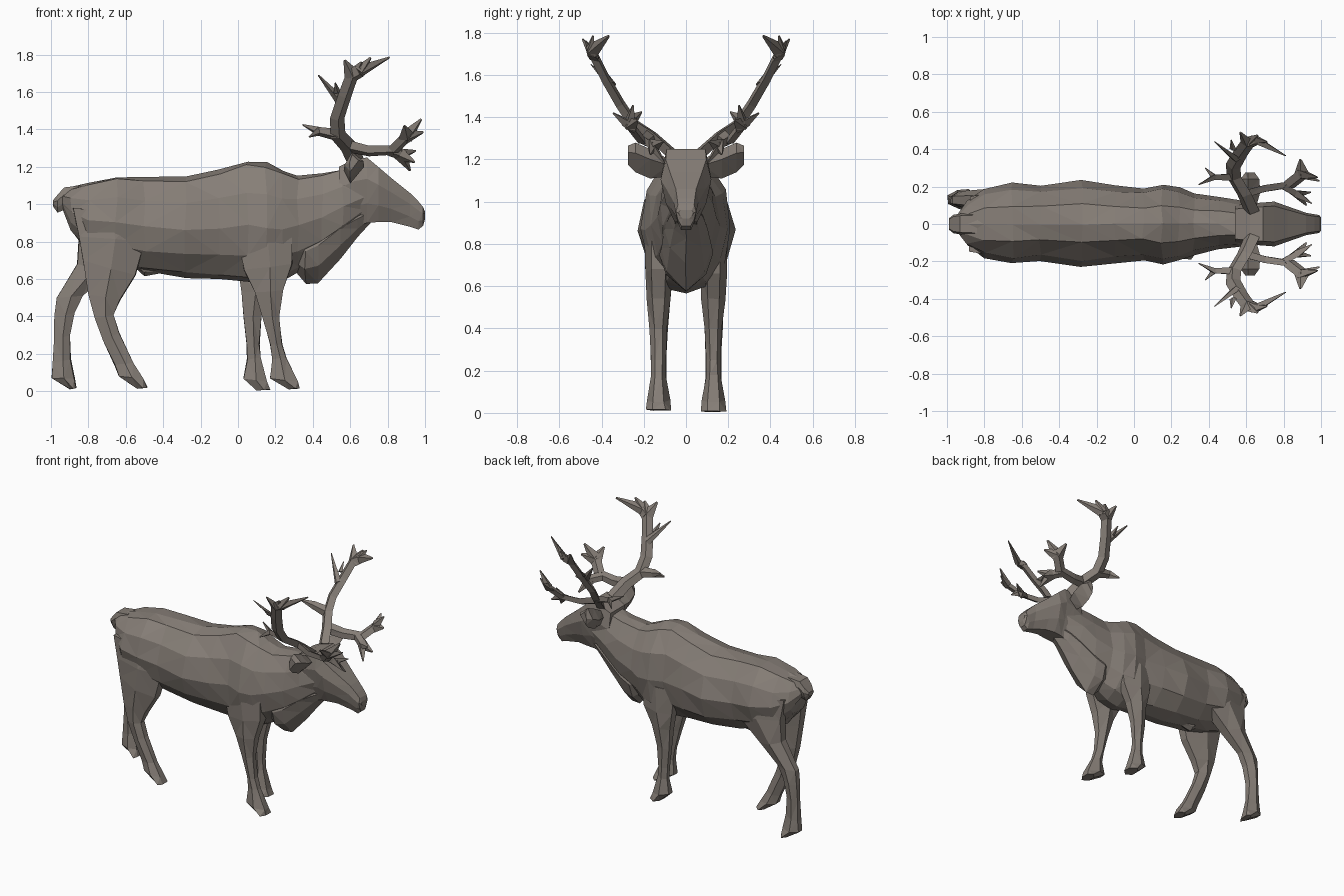
import bpy
import bmesh
import random
from mathutils import Vector

random.seed(4)
if "Cube" in bpy.data.objects:
    bpy.data.objects.remove(bpy.data.objects["Cube"], do_unlink=True)

# Single hide colour
hide = bpy.data.materials.new("grey brown hide")
hide.use_nodes = True
hide.diffuse_color = (.24, .21, .185, 1)
hide.node_tree.nodes["Principled BSDF"].inputs["Base Color"].default_value = hide.diffuse_color


def finish(name, bm):
    """Turn a bmesh into a flat shaded, triangulated object."""
    bmesh.ops.recalc_face_normals(bm, faces=bm.faces)
    bmesh.ops.triangulate(bm, faces=bm.faces)
    mesh = bpy.data.meshes.new(name)
    bm.to_mesh(mesh)
    bm.free()
    mesh.materials.append(hide)
    part = bpy.data.objects.new(name, mesh)
    bpy.context.collection.objects.link(part)
    return part


def add_loft(bm, rings, jitter=0):
    """Skin a list of equally long point rings and cap both ends."""
    def nudge():
        return Vector([random.uniform(-jitter, jitter) for axis in "xyz"])
    verts = [[bm.verts.new(Vector(p) + nudge()) for p in ring] for ring in rings]
    count = len(verts[0])
    for a, b in zip(verts, verts[1:]):
        for i in range(count):
            j = (i + 1) % count
            bm.faces.new((a[i], a[j], b[j], b[i]))
    bm.faces.new(verts[0])
    bm.faces.new(verts[-1])


def loft(name, rings, jitter=0):
    bm = bmesh.new()
    add_loft(bm, rings, jitter)
    return finish(name, bm)


def mirrored(half):
    """Complete a half outline running from top to bottom."""
    return half + [(-w, h) for w, h in reversed(half) if w > 0]


def cross_sections(stations, outline):
    """Upright rings from (x, top, bottom, half width) stations."""
    rings = []
    for x, top, bottom, width in stations:
        mid, tall = (top + bottom) / 2, (top - bottom) / 2
        rings.append([(x, w * width, mid + h * tall) for w, h in outline])
    return rings


# Torso and neck
barrel = mirrored([(0, 1), (.45, .93), (.85, .5), (1, -.05), (.84, -.55), (.45, -.9), (0, -1)])
torso = [(-.94, 1.06, .97, .05), (-.89, 1.09, .85, .12), (-.8, 1.12, .74, .18),
         (-.65, 1.15, .68, .215), (-.5, 1.15, .64, .2), (-.28, 1.145, .61, .23),
         (-.1, 1.18, .6, .21), (.05, 1.23, .58, .19), (.15, 1.22, .56, .215),
         (.24, 1.18, .59, .195), (.32, 1.15, .64, .16), (.45, 1.17, .7, .14),
         (.56, 1.19, .8, .125), (.68, 1.2, .91, .09)]
loft("torso_and_neck", cross_sections(torso, barrel), .007)

# Hanging throat mane
wedge = mirrored([(.6, 1), (1, .1), (.75, -.5), (0, -1)])
mane = [(.27, .85, .68, .07), (.36, .9, .57, .13), (.43, .95, .58, .12),
        (.55, 1, .71, .1), (.64, 1, .83, .08), (.72, 1, .91, .05)]
loft("throat_mane", cross_sections(mane, wedge), .004)

# Head
skull = mirrored([(.8, 1), (1, .35), (.8, -.4), (.45, -1)])
head = [(.54, 1.2, .85, .1), (.62, 1.24, .88, .11), (.69, 1.25, .9, .115),
        (.75, 1.2, .905, .12), (.82, 1.14, .905, .095), (.92, 1.06, .88, .06),
        (.965, 1.015, .865, .052), (.99, .985, .885, .048), (1, .96, .92, .035)]
loft("head", cross_sections(head, skull))

# Tail
tail = [(-.84, 1.1, .98, .06), (-.93, 1.09, .97, .055), (-.965, 1.05, .955, .05),
        (-.99, 1.02, .99, .03)]
loft("tail", cross_sections(tail, skull))

# Belly tuft
tuft = [(-.55, .7, .66, .03), (-.5, .7, .615, .045), (-.42, .68, .63, .03)]
loft("belly_tuft", cross_sections(tuft, wedge))


def leg(name, stations):
    """Stations: back point x z, front point x z, centre y, half thickness."""
    rings = []
    for bx, bz, fx, fz, y, half in stations:
        back, front = Vector((bx, y, bz)), Vector((fx, y, fz))
        rings.append([back.lerp(front, t) + Vector((0, half * s, 0)) for t, s in
                      ((0, .45), (.45, 1), (1, .5), (1, -.5), (.55, -1), (0, -.45))])
    loft(name, rings, .003)


# Hind legs share the thigh; the left one stands further back
def thigh(y):
    return [(-.88, .98, -.52, .95, y, .06), (-.85, .83, -.5, .8, y, .075)]


leg("right_hind_leg", thigh(-.12) + [
    (-.83, .7, -.55, .62, -.125, .065), (-.8, .52, -.63, .49, -.125, .05),
    (-.765, .39, -.665, .41, -.13, .042), (-.72, .27, -.635, .31, -.13, .037),
    (-.66, .14, -.56, .15, -.13, .036), (-.635, .08, -.51, .07, -.13, .05),
    (-.54, .015, -.485, .02, -.13, .055)])
leg("left_hind_leg", thigh(.12) + [
    (-.86, .68, -.7, .63, .125, .06), (-.97, .5, -.83, .51, .13, .047),
    (-.98, .4, -.875, .42, .13, .042), (-.985, .28, -.9, .3, .13, .037),
    (-.99, .15, -.895, .17, .13, .038), (-.995, .07, -.875, .07, .13, .052),
    (-.9, .01, -.865, .02, .13, .058)])

# Front legs
leg("right_front_leg", [
    (0, .82, .29, .85, -.13, .065), (.03, .65, .29, .68, -.13, .065),
    (.09, .53, .24, .54, -.13, .055), (.135, .39, .22, .4, -.13, .04),
    (.17, .25, .235, .25, -.13, .034), (.185, .17, .26, .18, -.13, .036),
    (.17, .07, .32, .05, -.13, .054), (.27, .01, .33, .015, -.13, .062)])
leg("left_front_leg", [
    (-.02, .82, .25, .85, .13, .065), (0, .65, .22, .66, .13, .065),
    (.02, .53, .16, .54, .13, .055), (.03, .39, .125, .4, .13, .04),
    (.045, .25, .115, .25, .13, .034), (.05, .17, .12, .18, .13, .036),
    (.03, .07, .155, .05, .13, .054), (.1, .005, .17, .01, .13, .062)])


def add_branch(bm, points, thick, tip=.15):
    """Tapering four sided tine along a path."""
    path = [Vector(p) for p in points]
    rings = []
    for i, p in enumerate(path):
        along = (path[min(i + 1, len(path) - 1)] - path[max(i - 1, 0)]).normalized()
        side = along.cross(Vector((.25, .8, -.5))).normalized()
        flat = along.cross(side)
        r = thick * (1 + (tip - 1) * i / (len(path) - 1))
        rings.append([p + side * r, p + flat * r * .6, p - side * r, p - flat * r * .6])
    add_loft(bm, rings)


# Antler: curved beam, then tines grouped by their root
crown = (.61, .435, 1.69)
brow_fork = (.83, .21, 1.29)
high_fork = (.9, .265, 1.36)
low_fork = (.87, .16, 1.265)
rear_fork = (.43, .25, 1.39)
beam = [(.63, .07, 1.23), (.59, .16, 1.31), (.535, .25, 1.37), (.53, .31, 1.46),
        (.57, .38, 1.58), crown]
tines = [
    (crown, .045, [(.57, .49, 1.77), (.66, .475, 1.76)]),
    ((.65, .45, 1.71), .04, [(.71, .44, 1.785), (.81, .365, 1.785)]),
    ((.55, .345, 1.55), .028, [(.43, .44, 1.69)]),
    ((.53, .4, 1.6), .02, [(.52, .45, 1.65)]),
    (high_fork, .045, [(.98, .25, 1.455), (.89, .345, 1.42), (.99, .23, 1.385)]),
    (low_fork, .038, [(.92, .1, 1.18), (.945, .17, 1.225), (.95, .11, 1.285)]),
    (rear_fork, .028, [(.345, .21, 1.425), (.38, .3, 1.36)]),
]


def build_antler(name, side):
    bm = bmesh.new()
    add_branch(bm, beam, .046, .8)
    add_branch(bm, [beam[1], (.7, .19, 1.285), brow_fork], .038, .8)
    add_branch(bm, [brow_fork, high_fork], .035, 1)
    add_branch(bm, [(.8, .2, 1.29), low_fork], .03, 1)
    add_branch(bm, [beam[2], rear_fork], .038, .7)
    add_branch(bm, [crown, tines[1][0]], .045, .9)
    for root, thick, tips in tines:
        for tip in tips:
            add_branch(bm, [root, tip], thick)
    for v in bm.verts:
        v.co.y *= side
    finish(name, bm)


def build_ear(name, side):
    """Short leaf shaped ear, broad at its outer end."""
    rings = []
    for y, z, deep, tall in ((.08, 1.16, .03, .04), (.17, 1.18, .055, .07),
                             (.24, 1.21, .05, .07), (.275, 1.22, .025, .045)):
        rings.append([(.62 - deep, side * y, z), (.61, side * y, z + tall),
                      (.62 + deep, side * y, z + tall * .3), (.6, side * y, z - tall)])
    loft(name, rings)


for label, sign in (("left", 1), ("right", -1)):
    build_antler(label + "_antler", sign)
    build_ear(label + "_ear", sign)
